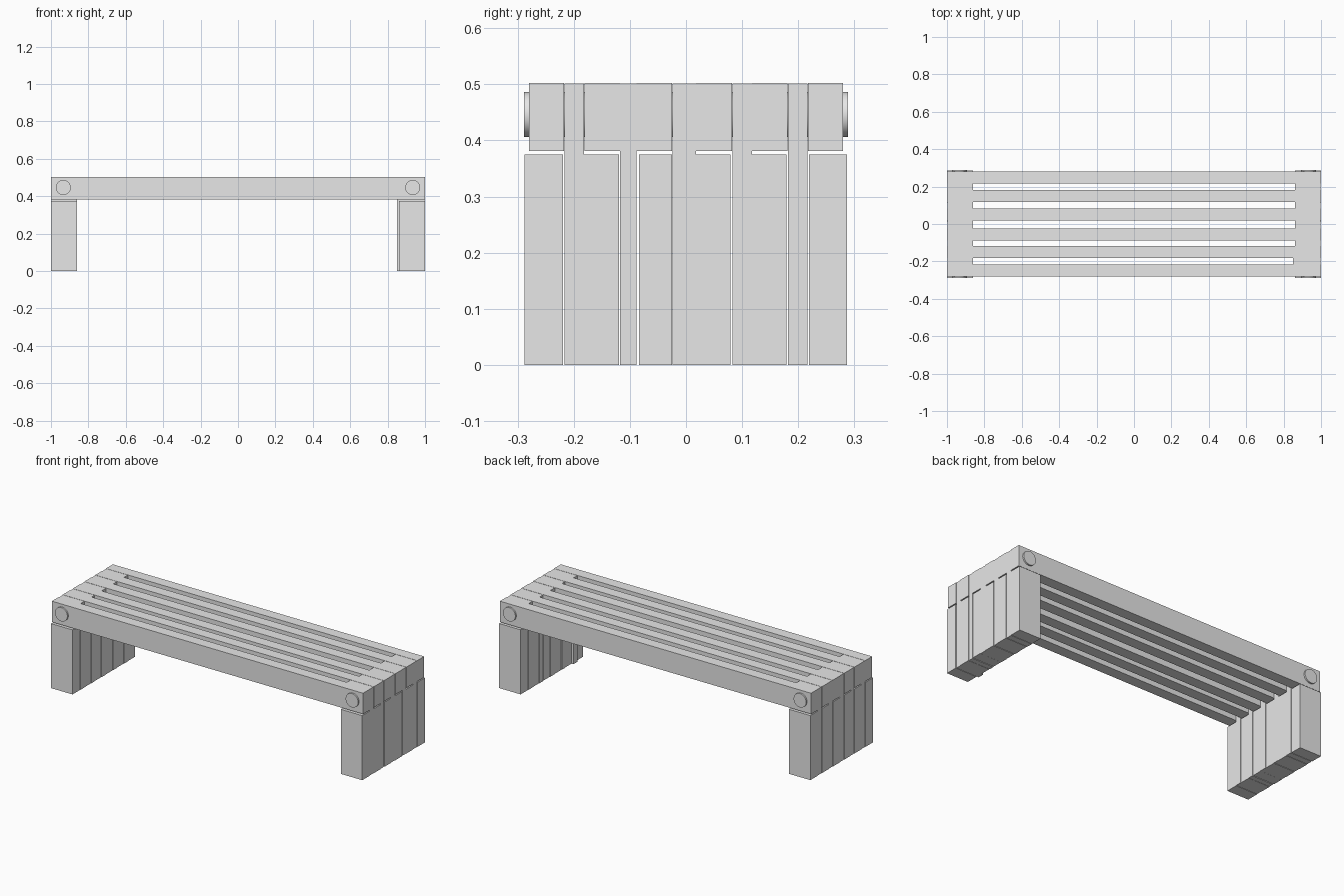
import bpy
import math

cube = bpy.data.objects.get("Cube")
if cube:
    bpy.data.objects.remove(cube, do_unlink=True)

# Single flat grey for the whole bench
grey = bpy.data.materials.new("light grey")
grey.use_nodes = True
grey.diffuse_color = (0.8, 0.8, 0.8, 1)
grey.node_tree.nodes["Principled BSDF"].inputs["Base Color"].default_value = (0.8, 0.8, 0.8, 1)


def box(name, x, y, z):
    """Box spanning the (min, max) range on each axis."""
    ranges = (x, y, z)
    bpy.ops.mesh.primitive_cube_add(size=1, location=[(a + b) / 2 for a, b in ranges])
    obj = bpy.context.object
    obj.name = name
    obj.scale = [b - a for a, b in ranges]
    bpy.ops.object.transform_apply(location=False, rotation=False, scale=True)
    obj.data.materials.append(grey)
    return obj


TOP = 0.502
SLAT_BOTTOM = 0.381
LEG_TOP = 0.375
SLATS = [(-0.28, -0.217), (-0.181, -0.118), (-0.088, -0.025),
         (0.018, 0.082), (0.118, 0.181), (0.217, 0.28)]
SHORT_LEGS = [(-0.288, -0.219), (-0.183, -0.119), (-0.084, -0.025),
              (0.014, 0.079), (0.116, 0.179), (0.219, 0.287)]

# Long seat slats
for i, y in enumerate(SLATS):
    box(f"seat_slat_{i + 1}", (-1, 1), y, (SLAT_BOTTOM, TOP))

for side, name in ((-1, "right"), (1, "left")):
    def span(inner, outer=0.998):
        return tuple(sorted((side * inner, side * outer)))

    # Short leg boards below each slat
    for i, y in enumerate(SHORT_LEGS):
        box(f"{name}_short_leg_{i + 1}", span(0.862, 1), y, (0, LEG_TOP))

    # Tall leg boards rising between the slats
    for i in range(len(SLATS) - 1):
        y = (SLATS[i][1] + 0.0005, SLATS[i + 1][0] - 0.0005)
        inner = 0.85 if side > 0 and i == 0 else 0.86
        box(f"{name}_tall_leg_{i + 1}", span(inner), y, (0, TOP - 0.001))

    # Round rod pinning slats and legs together
    bpy.ops.mesh.primitive_cylinder_add(vertices=48, radius=0.04, depth=0.578,
                                        location=(side * 0.934, 0, 0.446),
                                        rotation=(math.pi / 2, 0, 0))
    rod = bpy.context.object
    rod.name = f"{name}_rod"
    rod.data.materials.append(grey)
    bpy.ops.object.shade_smooth_by_angle()
